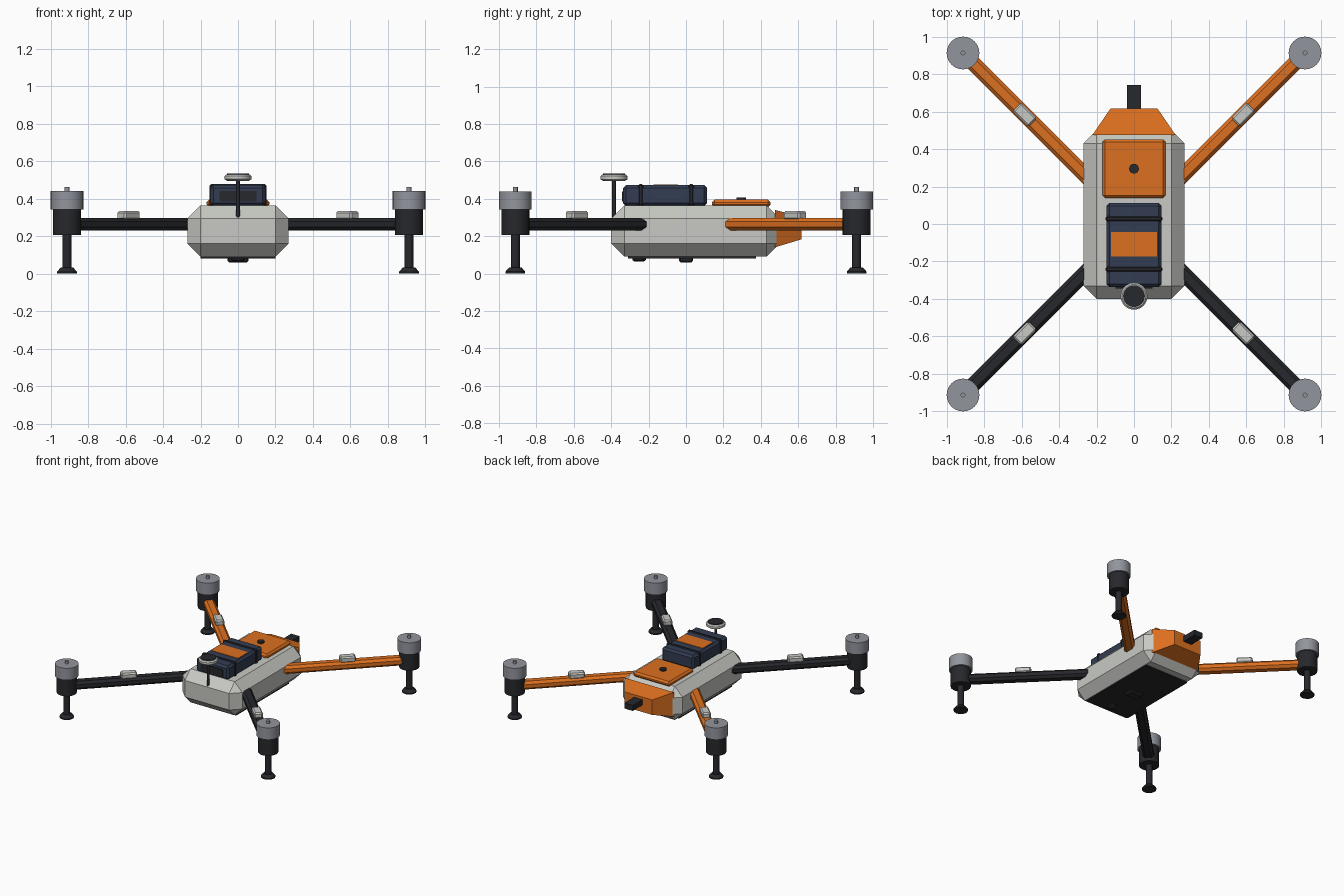
import bpy, bmesh
from math import pi, sqrt
from mathutils import Matrix, Vector

if "Cube" in bpy.data.objects:
    bpy.data.objects.remove(bpy.data.objects["Cube"])


def mat(name, rgb):
    m = bpy.data.materials.new(name)
    m.diffuse_color = (*rgb, 1)
    m.use_nodes = True
    m.node_tree.nodes["Principled BSDF"].inputs["Base Color"].default_value = m.diffuse_color
    return m


SHELL = mat("shell_grey", (0.58, 0.59, 0.55))
METAL = mat("motor_grey", (0.29, 0.30, 0.34))
DARK = mat("dark", (0.02, 0.021, 0.025))
ORANGE = mat("orange", (0.72, 0.16, 0.014))
NAVY = mat("navy", (0.032, 0.045, 0.085))


def finish(bm, name, material, smooth=False):
    bmesh.ops.recalc_face_normals(bm, faces=bm.faces)
    me = bpy.data.meshes.new(name)
    bm.to_mesh(me)
    bm.free()
    me.materials.append(material)
    ob = bpy.data.objects.new(name, me)
    bpy.context.collection.objects.link(ob)
    if smooth:
        bpy.ops.object.select_all(action='DESELECT')
        ob.select_set(True)
        bpy.context.view_layer.objects.active = ob
        bpy.ops.object.shade_smooth_by_angle(angle=0.6)
    return ob


def box(name, lo, hi, material, bevel=0, turn=0):
    """Chamfered box between two corners, then turned about the z axis."""
    lo, hi = Vector(lo), Vector(hi)
    bm = bmesh.new()
    bmesh.ops.create_cube(bm, size=1)
    bmesh.ops.scale(bm, vec=hi - lo, verts=bm.verts)
    bmesh.ops.translate(bm, vec=(lo + hi) / 2, verts=bm.verts)
    if bevel:
        bmesh.ops.bevel(bm, geom=bm.edges[:], offset=bevel, segments=1,
                        affect='EDGES', clamp_overlap=True)
    bmesh.ops.rotate(bm, cent=(0, 0, 0), matrix=Matrix.Rotation(turn, 3, 'Z'), verts=bm.verts)
    return finish(bm, name, material)


def lathe(name, x, y, profile, material, sides=24):
    """Upright round part from (radius, z) rings, capped at both ends."""
    bm = bmesh.new()
    rings = []
    for r, z in profile:
        rings.append([bm.verts.new(Matrix.Rotation(2 * pi * i / sides, 3, 'Z') @ Vector((r, 0, z))
                                   + Vector((x, y, 0))) for i in range(sides)])
    for a, b in zip(rings, rings[1:]):
        for i in range(sides):
            j = (i + 1) % sides
            bm.faces.new((a[i], a[j], b[j], b[i]))
    bm.faces.new(rings[0][::-1])
    bm.faces.new(rings[-1])
    return finish(bm, name, material, smooth=True)


# Body shell and belly
box("body", (-0.27, -0.40, 0.09), (0.27, 0.50, 0.365), SHELL, 0.07)
box("belly_plate", (-0.2, -0.31, 0.08), (0.2, 0.375, 0.1), DARK)
box("belly_sensor", (-0.055, -0.037, 0.06), (0.055, 0.037, 0.09), DARK, 0.008)
lathe("belly_lens", 0, -0.25, [(0.024, 0.064), (0.036, 0.072), (0.036, 0.09)], DARK, 16)

# Tapered tail section with its probe
bm = bmesh.new()
ends = []
for y, w, z0, z1 in ((0.475, 0.222, 0.14, 0.34), (0.617, 0.125, 0.183, 0.305)):
    ends.append([bm.verts.new(p) for p in ((-w, y, z0), (w, y, z0), (w, y, z1), (-w, y, z1))])
bm.faces.new(ends[0])
bm.faces.new(ends[1])
for i in range(4):
    j = (i + 1) % 4
    bm.faces.new((ends[0][i], ends[0][j], ends[1][j], ends[1][i]))
finish(bm, "tail_cone", ORANGE)
box("tail_probe", (-0.038, 0.58, 0.24), (0.038, 0.743, 0.285), DARK)

# Top hatch
box("hatch", (-0.168, 0.138, 0.355), (0.168, 0.452, 0.395), ORANGE, 0.014)
lathe("hatch_knob", 0, 0.295, [(0.026, 0.385), (0.026, 0.408)], DARK)

# Battery with straps, label and front panel
box("battery", (-0.147, -0.337, 0.36), (0.147, 0.113, 0.473), NAVY, 0.016)
for y in (-0.242, 0.028):
    box("battery_strap", (-0.151, y - 0.014, 0.36), (0.151, y + 0.014, 0.479), DARK, 0.008)
box("battery_label", (-0.122, -0.173, 0.46), (0.122, -0.042, 0.476), ORANGE)
box("battery_panel", (-0.1, -0.343, 0.385), (0.1, -0.32, 0.44), DARK)

# Antenna on a mast
lathe("antenna_mast", 0, -0.385, [(0.01, 0.3), (0.01, 0.505)], DARK, 12)
lathe("antenna_disc", 0, -0.385,
      [(0.058, 0.495), (0.072, 0.504), (0.072, 0.521), (0.063, 0.53)], SHELL)
lathe("antenna_cap", 0, -0.385, [(0.058, 0.52), (0.058, 0.535)], DARK)

# Four arms, each with a pad, motor and landing leg
C = 0.9125
for k, end in enumerate(("back_right", "back_left", "front_left", "front_right")):
    turn = pi / 4 + k * pi / 2
    x = C * (1 if k in (0, 3) else -1)
    y = C * (1 if k < 2 else -1)
    box(end + "_arm", (0.28, -0.041, 0.23), (C * sqrt(2) - 0.02, 0.041, 0.297),
        ORANGE if k < 2 else DARK, 0.019, turn)
    s = 0.583 * sqrt(2)
    box(end + "_arm_pad", (s - 0.06, -0.033, 0.288), (s + 0.06, 0.033, 0.335), SHELL, 0.01, turn)
    lathe(end + "_motor_mount", x, y, [(0.075, 0.205), (0.075, 0.35)], DARK)
    lathe(end + "_motor", x, y, [(0.0875, 0.343), (0.0875, 0.44)], METAL)
    lathe(end + "_motor_shaft", x, y, [(0.013, 0.43), (0.013, 0.463)], METAL, 12)
    lathe(end + "_leg", x, y, [(0.024, 0.02), (0.024, 0.22)], DARK, 16)
    lathe(end + "_foot", x, y, [(0.053, 0), (0.053, 0.01), (0.034, 0.032)], DARK)
